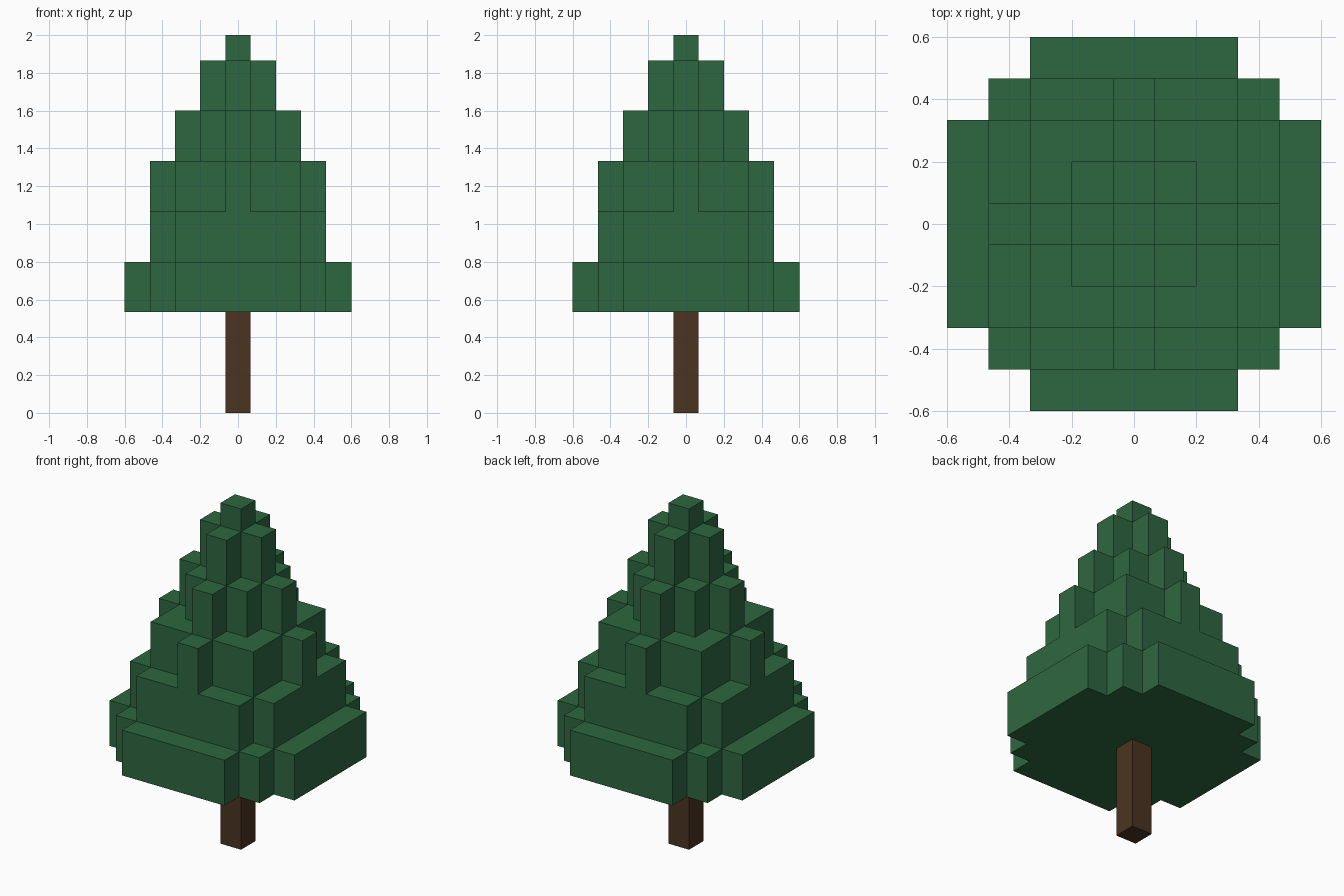
import bpy
import bmesh

if "Cube" in bpy.data.objects:
    bpy.data.objects.remove(bpy.data.objects["Cube"])

U = 2 / 15  # size of one block


def material(name, rgb):
    mat = bpy.data.materials.new(name)
    mat.diffuse_color = (*rgb, 1)
    mat.use_nodes = True
    mat.node_tree.nodes["Principled BSDF"].inputs["Base Color"].default_value = mat.diffuse_color
    return mat


def stepped_outline(corner):
    """Mirror the stepped corner (+x, +y) into a full counter-clockwise outline."""
    flip = corner[::-1]
    return (corner
            + [(-x, y) for x, y in flip]
            + [(-x, -y) for x, y in corner]
            + [(x, -y) for x, y in flip])


def prism(name, corner, z0, z1, mat):
    """Extrude a stepped outline, given in blocks, from z0 to z1."""
    bm = bmesh.new()
    base = bm.faces.new([bm.verts.new((x * U, y * U, z0 * U))
                         for x, y in stepped_outline(corner)])
    top = bmesh.ops.extrude_face_region(bm, geom=[base], use_keep_orig=True)
    verts = [v for v in top["geom"] if isinstance(v, bmesh.types.BMVert)]
    bmesh.ops.translate(bm, verts=verts, vec=(0, 0, (z1 - z0) * U))
    bmesh.ops.recalc_face_normals(bm, faces=bm.faces)
    mesh = bpy.data.meshes.new(name)
    bm.to_mesh(mesh)
    bm.free()
    mesh.materials.append(mat)
    obj = bpy.data.objects.new(name, mesh)
    bpy.context.collection.objects.link(obj)


green = material("needle green", (0.027, 0.136, 0.052))
brown = material("bark brown", (0.069, 0.034, 0.015))

# Trunk
prism("trunk", [(.5, .5)], 0, 4, brown)

# Foliage tiers: corner outline from the +x side round to the +y side
tiers = [
    (4, 6, [(4.5, 2.5), (3.5, 2.5), (3.5, 3.5), (2.5, 3.5), (2.5, 4.5)]),
    (6, 8, [(3.5, 2.5), (2.5, 2.5), (2.5, 3.5)]),
    (8, 10, [(3.5, .5), (2.5, .5), (2.5, 2.5), (.5, 2.5), (.5, 3.5)]),
    (10, 12, [(2.5, .5), (1.5, .5), (1.5, 1.5), (.5, 1.5), (.5, 2.5)]),
    (12, 14, [(1.5, .5), (.5, .5), (.5, 1.5)]),
    (14, 15, [(.5, .5)]),
]
for i, (z0, z1, corner) in enumerate(tiers, 1):
    prism(f"foliage_tier_{i}", corner, z0, z1, green)
